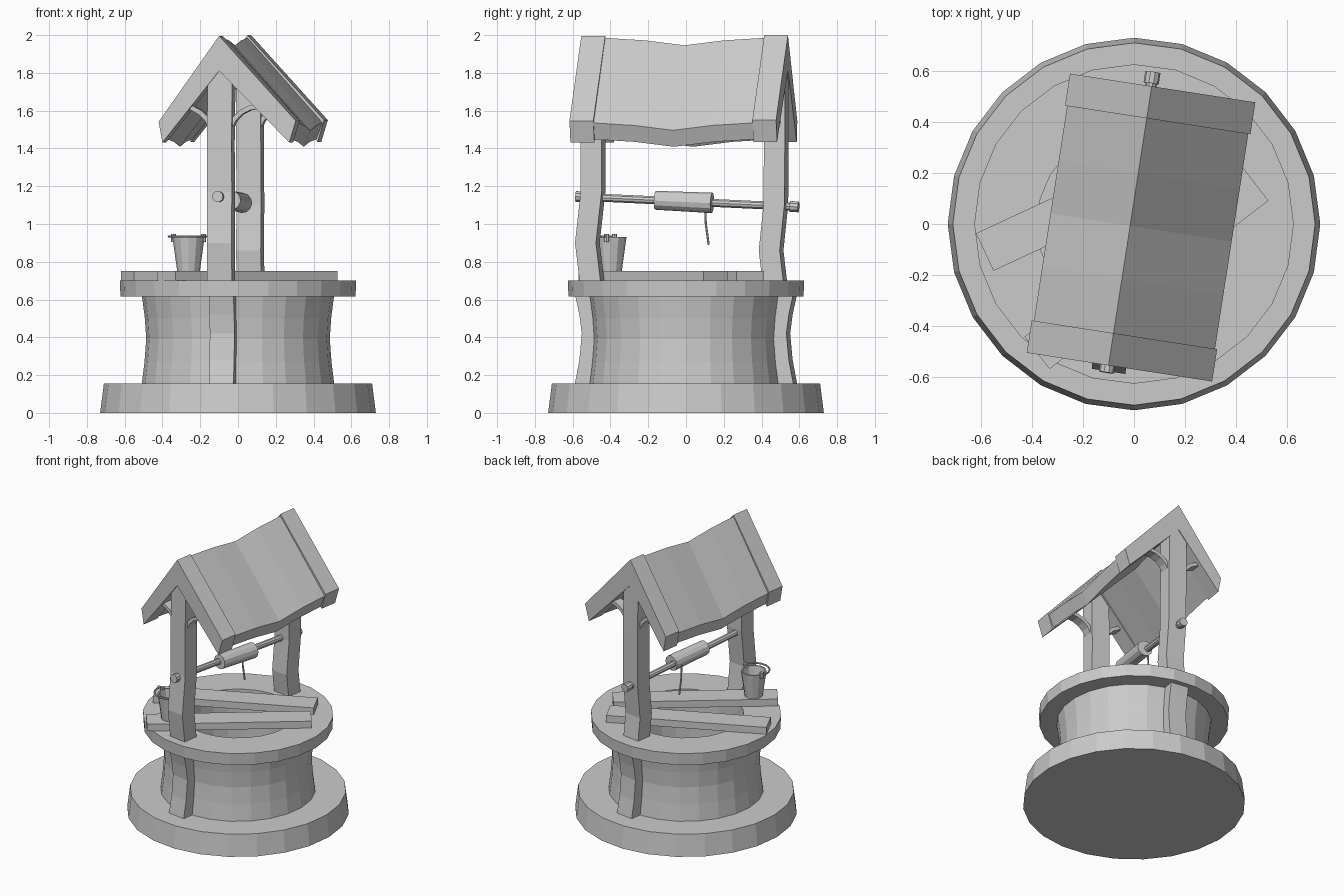
import bpy, bmesh
from math import sin, cos, pi, radians, atan2
from mathutils import Vector, Matrix

if "Cube" in bpy.data.objects:
    bpy.data.objects.remove(bpy.data.objects["Cube"])

YAW = radians(-8.8)   # frame and roof are turned on the round base


def loft(name, rings, closed=False, yaw=0.0):
    """Skin a list of equal-length point rings; cap the ends unless closed."""
    bm = bmesh.new()
    vs = [[bm.verts.new(p) for p in r] for r in rings]
    n, m = len(vs[0]), len(vs)
    for i in range(m if closed else m - 1):
        a, b = vs[i], vs[(i + 1) % m]
        for j in range(n):
            k = (j + 1) % n
            bm.faces.new((a[j], a[k], b[k], b[j]))
    if not closed:
        bm.faces.new(vs[0])
        bm.faces.new(vs[-1])
    bmesh.ops.recalc_face_normals(bm, faces=bm.faces)
    bmesh.ops.triangulate(bm, faces=[f for f in bm.faces if len(f.verts) == 6])
    me = bpy.data.meshes.new(name)
    bm.to_mesh(me)
    bm.free()
    ob = bpy.data.objects.new(name, me)
    ob.rotation_euler.z = yaw
    bpy.context.collection.objects.link(ob)
    return ob


def circle(r, z, n, cx=0, cy=0):
    return [(cx + r * cos(2 * pi * i / n), cy + r * sin(2 * pi * i / n), z) for i in range(n)]


def rod(name, a, b, r, n=10, yaw=0.0, r2=None):
    a, b = Vector(a), Vector(b)
    rot = Vector((0, 0, 1)).rotation_difference(b - a).to_matrix()
    rings = [[p + rot @ Vector(q) for q in circle(rr, 0, n)] for p, rr in ((a, r), (b, r2 or r))]
    return loft(name, rings, yaw=yaw)


def tube(name, pts, r, n=6):
    rings = []
    for i, p in enumerate(pts):
        d = pts[min(i + 1, len(pts) - 1)] - pts[max(i - 1, 0)]
        rot = d.to_track_quat('Z', 'Y').to_matrix()
        rings.append([p + rot @ Vector(q) for q in circle(r, 0, n)])
    return loft(name, rings)


# round stone base, hollow concave wall and rim
loft("base", [circle(0.73, 0, 24), circle(0.71, 0.155, 24)])
wall = [(0.51, 0.15), (0.495, 0.27), (0.486, 0.39), (0.493, 0.5), (0.51, 0.63), (0.38, 0.63), (0.38, 0.15)]
loft("well_wall", [circle(r, z, 24) for r, z in wall], closed=True)
rim = [(0.622, 0.615), (0.626, 0.7), (0.38, 0.7), (0.38, 0.615)]
loft("rim", [circle(r, z, 24) for r, z in rim], closed=True)


# wooden posts: crooked upper part and lower part following the wall
def post(name, path, hw=0.066, hd=0.056):
    loft(name, [[(u - hw, v - hd, z), (u + hw, v - hd, z), (u + hw, v + hd, z), (u - hw, v + hd, z)]
                for u, v, z in path], yaw=YAW)


post("front_post", [(-0.012, -0.505, 0.69), (-0.010, -0.53, 0.9), (-0.013, -0.5, 1.17),
                    (-0.015, -0.5, 1.42), (-0.010, -0.498, 1.82)])
post("back_post", [(-0.006, 0.475, 0.69), (-0.006, 0.455, 0.86), (-0.008, 0.48, 1.1),
                   (-0.01, 0.482, 1.42), (-0.012, 0.482, 1.82)])
for name, s in (("front", -1), ("back", 1)):
    post(name + "_lower_post", [(0, s * 0.53, 0.15), (0, s * 0.505, 0.28), (0, s * 0.492, 0.42),
                                (0, s * 0.505, 0.52), (0, s * 0.527, 0.62)])


# roof: sagging middle and two raised end caps
def roof(name, stations, inset=0.0):
    sec = [(-0.338, 1.545), (-0.014, 2.0), (0.397, 1.55), (0.362, 1.435), (-0.014, 1.815), (-0.318, 1.435)]
    thin = [1, 1, 1, -1, -1, -1]
    loft(name, [[(u - inset * 0.6 * (1 if u > 0 else -1 if u < -0.1 else 0), v, z - dz - t * inset)
                 for (u, z), t in zip(sec, thin)] for v, dz in stations], yaw=YAW)


roof("roof", [(-0.45, 0.0), (-0.22, 0.014), (-0.01, 0.04), (0.2, 0.014), (0.43, 0.0)], 0.014)
roof("front_roof_cap", [(-0.563, 0.004), (-0.435, 0.004)])
roof("back_roof_cap", [(0.417, 0), (0.544, 0)])

# curved braces between posts and roof
for name, v in (("front", -0.5), ("back", 0.48)):
    for side, s in (("left", -1), ("right", 1)):
        rings = []
        for i in range(6):
            a = radians(90) * i / 5
            p = [(-0.012 + s * (0.205 - r * cos(a)), 1.46 + r * sin(a)) for r in (0.15, 0.175)]
            (u0, z0), (u1, z1) = p
            rings.append([(u0, v - 0.035, z0), (u1, v - 0.035, z1), (u1, v + 0.035, z1), (u0, v + 0.035, z0)])
        loft(f"{name}_{side}_brace", rings, yaw=YAW)


# winding axle, end hubs, drum and rope
def ax(v, u=-0.018):
    return (u, v, 1.118 - 0.046 * v)


rod("axle", ax(-0.575), ax(0.58), 0.022, 10, YAW)
rod("front_axle_hub", ax(-0.592), ax(-0.55), 0.03, 10, YAW)
rod("back_axle_hub", ax(0.555), ax(0.6), 0.03, 10, YAW)
rod("drum", ax(-0.165, -0.01), ax(0.14, 0.0), 0.05, 12, YAW, 0.054)
tube("rope", [Vector((-0.035, 0.1, 1.1)), Vector((-0.035, 0.105, 1.0)), Vector((-0.03, 0.12, 0.89))], 0.006)


# loose planks laid across the opening
def plank(name, a, b, hw):
    a, b = Vector(a), Vector(b)
    side = (b - a).normalized().cross(Vector((0, 0, 1))) * hw
    up = Vector((0, 0, 0.05))
    loft(name, [[p - side, p + side, p + side + up, p - side + up] for p in (a, b)])


plank("back_plank", (-0.585, -0.11, 0.7), (0.385, 0.34, 0.7), 0.081)
plank("front_plank", (-0.38, -0.505, 0.7), (0.478, 0.155, 0.7), 0.08)

# bucket with ears and a folded-down handle
bx, by = -0.262, -0.4
prof = [(0.06, 0.75), (0.085, 0.93), (0.075, 0.93), (0.053, 0.77)]
loft("bucket", [circle(r, z, 12, bx, by) for r, z in prof])
turn = Matrix.Rotation(radians(-15), 3, 'Z')
centre = Vector((bx, by, 0.935))
for side, s in (("left", -1), ("right", 1)):
    p = centre + turn @ Vector((s * 0.082, 0, 0))
    rod(f"{side}_bucket_ear", p + Vector((0, 0, -0.03)), p + Vector((0, 0, 0.012)), 0.014, 8)
tube("bucket_handle", [centre + turn @ Vector((0.105 * cos(pi + pi * i / 10), 0.105 * sin(pi + pi * i / 10), 0))
                       for i in range(11)], 0.006)
